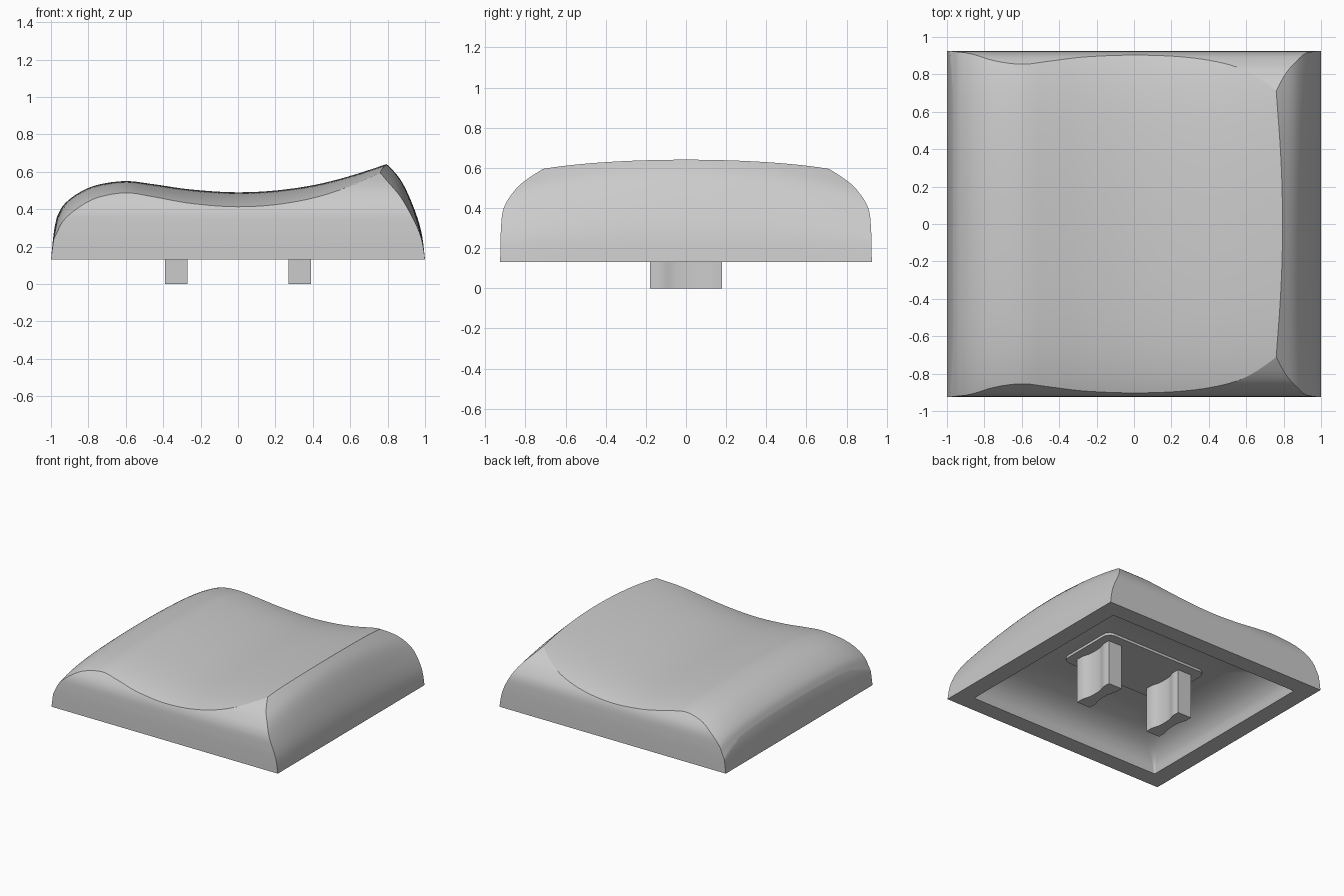
import bpy
import bmesh
import math

if "Cube" in bpy.data.objects:
    bpy.data.objects.remove(bpy.data.objects["Cube"])

grey = bpy.data.materials.new("light_grey")
grey.use_nodes = True
COLOUR = (0.6, 0.6, 0.6, 1)
grey.diffuse_color = COLOUR
grey.node_tree.nodes["Principled BSDF"].inputs["Base Color"].default_value = COLOUR

BASE = 0.13  # height of the cap's lower rim


def spline(points, steps=8):
    """Smooth curve through 2D points (Catmull-Rom)."""
    out = []
    for i in range(len(points) - 1):
        a, b, c, d = (points[min(max(i + k, 0), len(points) - 1)] for k in (-1, 0, 1, 2))
        for s in range(steps):
            t = s / steps
            out.append(tuple(
                q + t / 2 * (r - p + t * (2 * p - 5 * q + 4 * r - w + t * (3 * (q - r) + w - p)))
                for p, q, r, w in zip(a, b, c, d)))
    return out + [points[-1]]


def loft(name, sections):
    """Closed solid through equal-length loops of 3D points."""
    bm = bmesh.new()
    rings = [[bm.verts.new(p) for p in loop] for loop in sections]
    n = len(rings[0])
    for low, high in zip(rings, rings[1:]):
        for i in range(n):
            j = (i + 1) % n
            bm.faces.new((low[i], low[j], high[j], high[i]))
    bm.faces.new(rings[0])
    bm.faces.new(rings[-1])
    bmesh.ops.recalc_face_normals(bm, faces=bm.faces)
    mesh = bpy.data.meshes.new(name)
    bm.to_mesh(mesh)
    bm.free()
    mesh.materials.append(grey)
    ob = bpy.data.objects.new(name, mesh)
    bpy.context.collection.objects.link(ob)
    return ob


def rounded_rect(hx, hy, r, z, steps=8):
    loop = []
    for corner, (sx, sy) in enumerate(((1, 1), (-1, 1), (-1, -1), (1, -1))):
        for k in range(steps + 1):
            a = math.pi / 2 * (corner + k / steps)
            loop.append((sx * (hx - r) + r * math.cos(a), sy * (hy - r) + r * math.sin(a), z))
    return loop


def select(ob):
    bpy.ops.object.select_all(action='DESELECT')
    ob.select_set(True)
    bpy.context.view_layer.objects.active = ob


def boolean(ob, other, operation):
    mod = ob.modifiers.new("cut", 'BOOLEAN')
    mod.operation, mod.solver, mod.object = operation, 'EXACT', other
    select(ob)
    bpy.ops.object.modifier_apply(modifier=mod.name)
    bpy.data.objects.remove(other)


def smooth(ob, degrees=22):
    select(ob)
    bpy.ops.object.shade_smooth_by_angle(angle=math.radians(degrees))


rows = [-1.05 + 2.1 * i / 48 for i in range(49)]

# Dished top: one profile swept front to back, drooping toward both ends
dish = spline([(-1.06, 0.15), (-1.01, 0.27), (-0.97, 0.355), (-0.93, 0.425), (-0.85, 0.488),
               (-0.75, 0.53), (-0.6, 0.55), (-0.45, 0.533), (-0.25, 0.505), (0, 0.49),
               (0.25, 0.505), (0.5, 0.55), (0.8, 0.643), (1.1, 0.76)], 6)
dish += [(1.1, -0.3), (-1.06, -0.3)]
cap = loft("keycap_shell", [
    [(x, y, z - (0.05 * y ** 2 + 0.067 * y ** 6 if z > 0 else 0)) for x, z in dish]
    for y in rows])

# Left and right walls, bowed lower toward the corners
right = spline([(1, BASE), (0.98, 0.28), (0.935, 0.42), (0.87, 0.555), (0.79, 0.645), (0.68, 0.74)])
left = spline([(-1, BASE), (-0.98, 0.305), (-0.945, 0.43), (-0.9, 0.53), (-0.82, 0.68), (-0.7, 0.8)])
ends = [(1, -0.2)] + right + left[::-1] + [(-1, -0.2)]
end_walls = loft("end_wall_cutter", [
    [(x, y, BASE + (z - BASE) * (1 - 0.28 * y * y)) for x, z in ends] for y in rows])
boolean(cap, end_walls, 'INTERSECT')

# Front and back walls
side = spline([(0.926, BASE), (0.922, 0.3), (0.908, 0.4), (0.86, 0.48), (0.8, 0.538),
               (0.7, 0.602), (0.6, 0.655), (0.45, 0.72)])
section = side + [(-y, z) for y, z in reversed(side)]
side_walls = loft("side_wall_cutter", [[(x, y, z) for y, z in section] for x in (-1.2, 1.2)])
boolean(cap, side_walls, 'INTERSECT')

# Hollow underside with walls curving into a flat ceiling
hollow = spline([(0, BASE), (0.025, 0.21), (0.08, 0.28), (0.17, 0.335), (0.29, 0.37), (0.4, 0.38)], 5)
cavity = loft("cavity_cutter", [rounded_rect(0.86, 0.79, 0.01, 0)] + [
    rounded_rect(0.86 - inset, 0.79 - inset, 0.01 + 0.5 * inset, z) for inset, z in hollow])
boolean(cap, cavity, 'DIFFERENCE')
smooth(cap)

# Mounting pad on the ceiling
pad = loft("mounting_pad", [rounded_rect(0.46, 0.26, 0.06, z) for z in (0.36, 0.4)])
smooth(pad)

# Two waisted stems
waist = spline([(0.06, -0.18), (0.06, -0.12), (0.042, -0.05), (0.042, 0.05), (0.06, 0.12), (0.06, 0.18)], 5)
outline = waist + [(-x, y) for x, y in reversed(waist)]
for name, cx in (("left_stem", 0.33), ("right_stem", -0.33)):
    stem = loft(name, [[(cx + x, y, z) for x, y in outline] for z in (0, 0.39)])
    smooth(stem)
